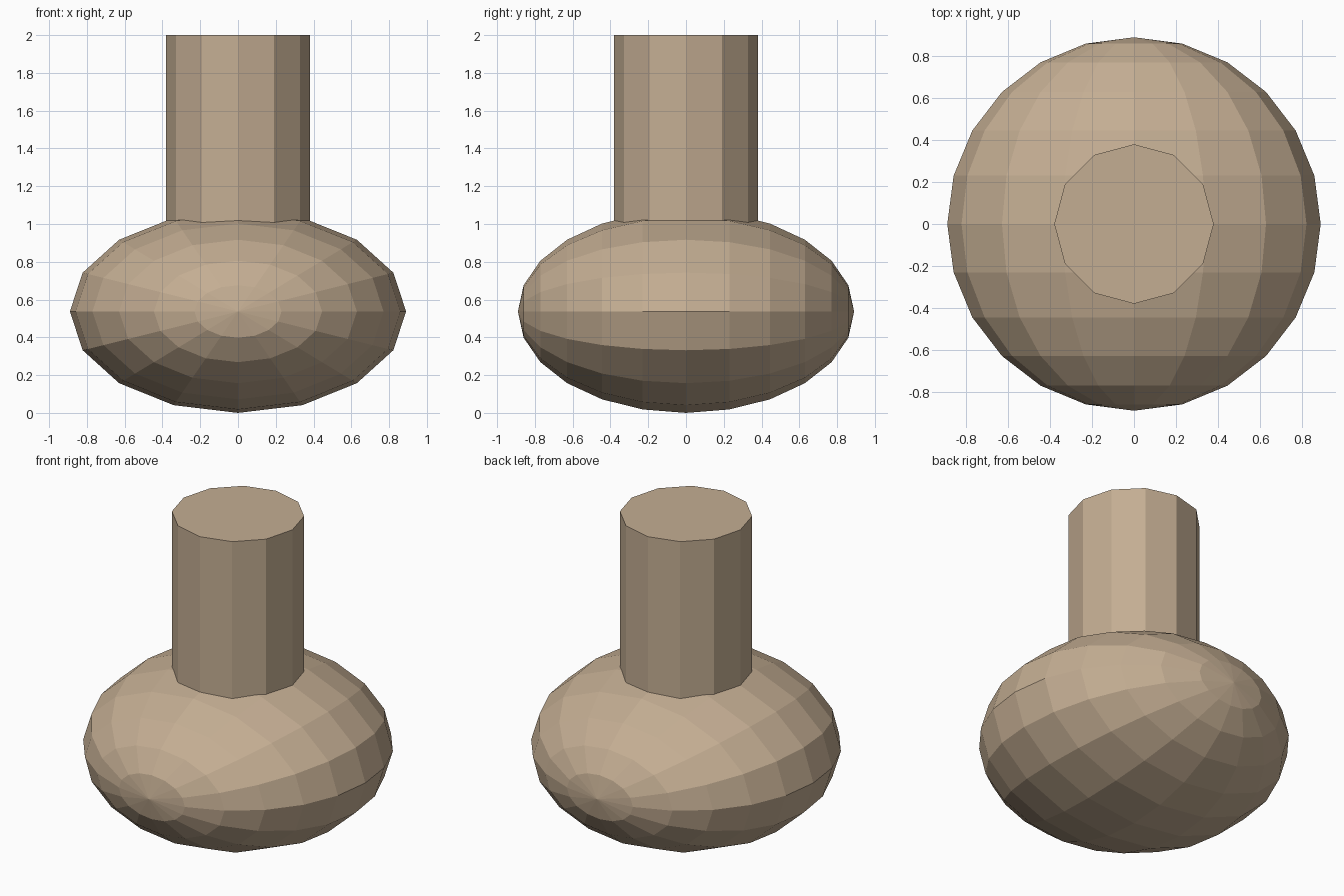
import bpy
import math

if "Cube" in bpy.data.objects:
    bpy.data.objects.remove(bpy.data.objects["Cube"])

CENTRE_Z = 0.537
NECK_BOTTOM, NECK_TOP = 0.8, 2.0

tan = bpy.data.materials.new("tan")
tan.diffuse_color = (0.55, 0.42, 0.29, 1)
tan.use_nodes = True
tan.node_tree.nodes["Principled BSDF"].inputs["Base Color"].default_value = tan.diffuse_color


def finish(name):
    obj = bpy.context.object
    obj.name = name
    obj.data.materials.append(tan)
    bpy.ops.object.transform_apply(location=False, rotation=True, scale=True)
    bpy.ops.object.shade_flat()
    return obj


# Squashed round body, its poles facing front and back
bpy.ops.mesh.primitive_uv_sphere_add(
    segments=16, ring_count=12, radius=1,
    location=(0, 0, CENTRE_Z), rotation=(math.pi / 2, 0, 0))
bpy.context.object.scale = (0.89, CENTRE_Z, 0.89)  # local y is world z
finish("body")

# Twelve-sided neck sunk into the body
bpy.ops.mesh.primitive_cylinder_add(
    vertices=12, radius=0.38, depth=NECK_TOP - NECK_BOTTOM,
    location=(0, 0, (NECK_TOP + NECK_BOTTOM) / 2))
finish("neck")
